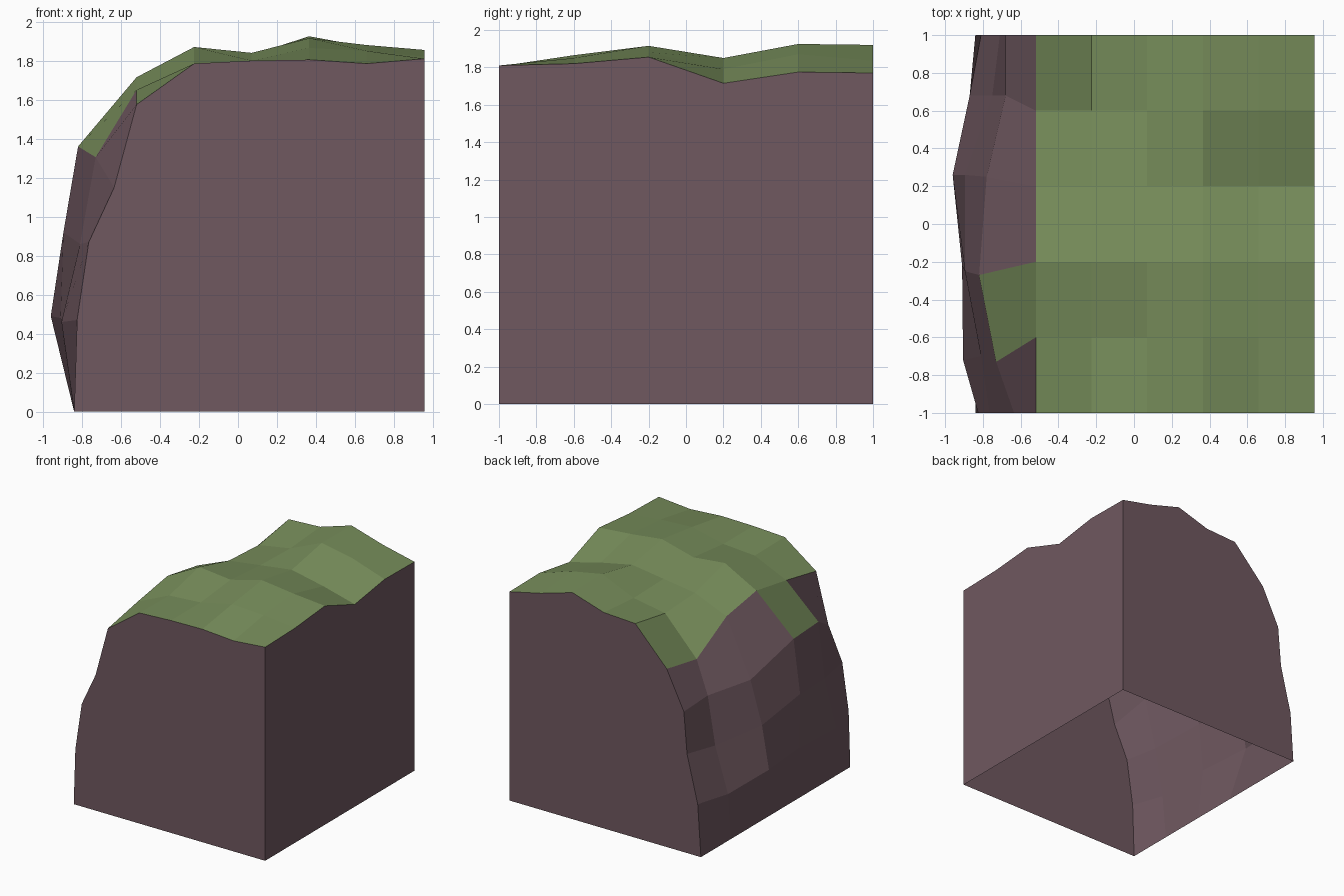
import bpy
import bmesh
from mathutils import Vector

default_cube = bpy.data.objects.get("Cube")
if default_cube:
    bpy.data.objects.remove(default_cube, do_unlink=True)


def make_material(name, colour):
    material = bpy.data.materials.new(name)
    material.use_nodes = True
    material.diffuse_color = (*colour, 1)
    shader = next(n for n in material.node_tree.nodes if n.type == "BSDF_PRINCIPLED")
    shader.inputs["Base Color"].default_value = (*colour, 1)
    shader.inputs["Roughness"].default_value = 0.9
    return material


rock = make_material("mauve rock", (0.16, 0.098, 0.117))
grass = make_material("grass green", (0.19, 0.275, 0.107))

# Plateau heights: one row per step in y, running from the flat side to the brow
RIGHT_EDGE, STEP_X, STEP_Y = 0.955, 0.295, 0.4
plateau = [
    (1.81, 1.785, 1.805, 1.80, 1.785, 1.575),
    (1.82, 1.85, 1.865, 1.80, 1.78, 1.65),
    (1.855, 1.88, 1.915, 1.84, 1.87, 1.715),
    (1.715, 1.79, 1.85, 1.81, 1.77, 1.65),
    (1.775, 1.87, 1.925, 1.80, 1.75, 1.44),
    (1.77, 1.835, 1.92, 1.83, 1.815, 1.51),
]

# Cliff bulges below the brow: upper, middle and lower points of each row
cliff = [
    [(-.635, -1, 1.15), (-.765, -1, .87), (-.825, -1, .47)],
    [(-.73, -.73, 1.305), (-.81, -.70, .86), (-.905, -.72, .46)],
    [(-.82, -.27, 1.36), (-.895, -.25, .92), (-.91, -.22, .48)],
    [(-.78, .25, 1.20), (-.895, .26, .85), (-.96, .26, .49)],
    [(-.68, .68, 1.205), (-.75, .68, .80), (-.87, .68, .42)],
    [(-.68, 1, 1.19), (-.71, 1, .84), (-.81, 1, .44)],
]
CLIFF_FOOT = -0.84
GRASS_LINE = 1.495

# Skin of the block: each row sweeps over the top and down the cliff
bm = bmesh.new()
rows = []
for index, (heights, bulges) in enumerate(zip(plateau, cliff)):
    y = -1 + index * STEP_Y
    points = [Vector((RIGHT_EDGE - i * STEP_X, y, z)) for i, z in enumerate(heights)]
    points += [Vector(p) for p in bulges]
    points.append(Vector((CLIFF_FOOT, y, 0)))
    rows.append([bm.verts.new(p) for p in points])

for near, far in zip(rows, rows[1:]):
    for i in range(len(near) - 1):
        face = bm.faces.new((near[i], far[i], far[i + 1], near[i + 1]))
        if face.calc_center_median().z > GRASS_LINE:
            face.material_index = 1

# Flat cut walls at the front, back and side; the underside stays open
front_foot = bm.verts.new((RIGHT_EDGE, -1, 0))
back_foot = bm.verts.new((RIGHT_EDGE, 1, 0))
bm.faces.new([front_foot] + rows[0])
bm.faces.new([back_foot] + rows[-1][::-1][-1:] + rows[-1][1:]).normal_flip()
bm.faces.new([front_foot, back_foot] + [row[0] for row in reversed(rows)])
bmesh.ops.recalc_face_normals(bm, faces=bm.faces)

mesh = bpy.data.meshes.new("cliff_block")
bm.to_mesh(mesh)
bm.free()
mesh.materials.append(rock)
mesh.materials.append(grass)
block = bpy.data.objects.new("cliff_block", mesh)
bpy.context.collection.objects.link(block)
